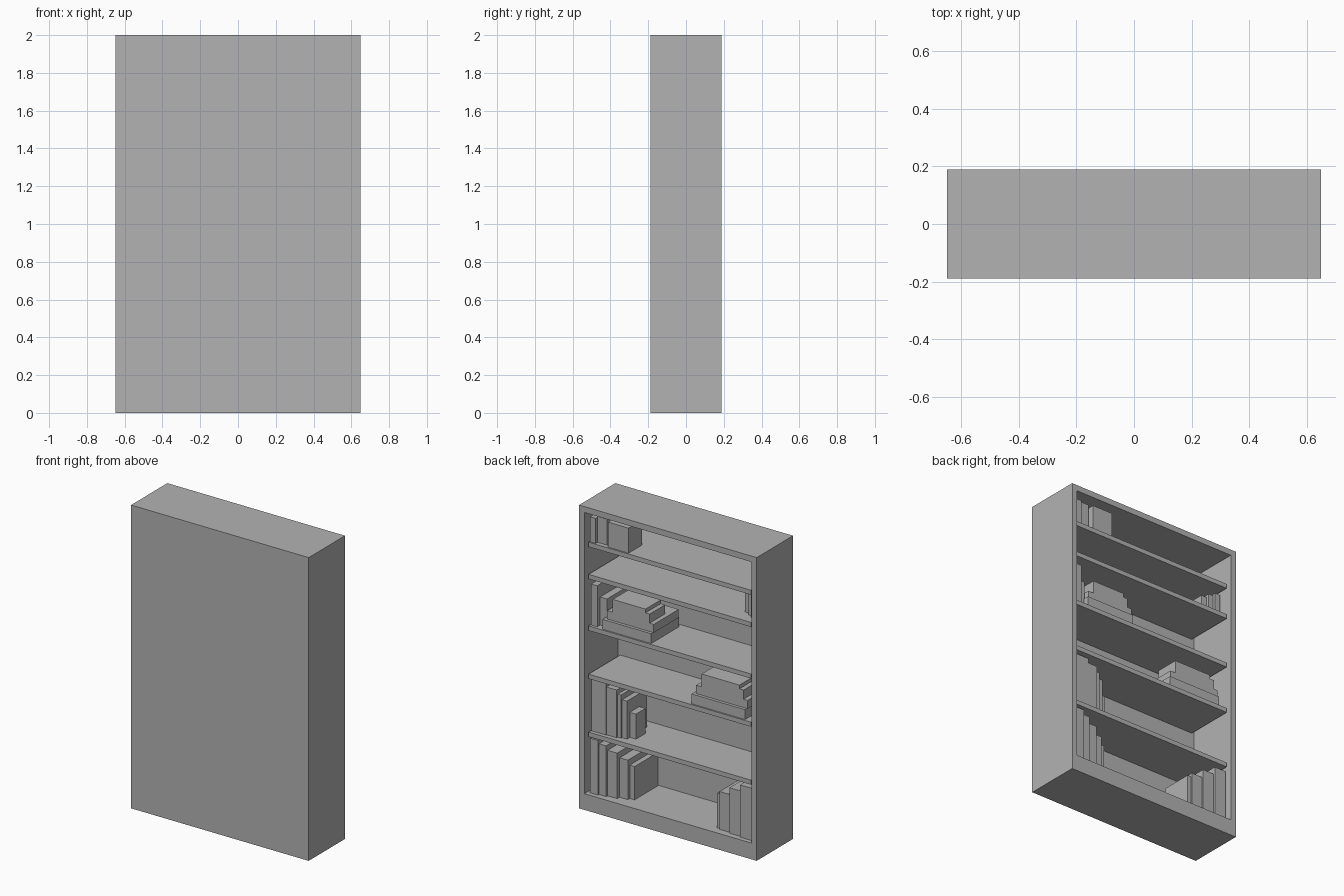
import bpy
import bmesh

cube = bpy.data.objects.get("Cube")
if cube:
    bpy.data.objects.remove(cube, do_unlink=True)

HALF_W, HALF_D, HEIGHT = 0.648, 0.189, 2.0
WALL, FLOOR, POCKET, SHELF_T = 0.055, 0.107, 0.35, 0.03

gray = bpy.data.materials.new("plain gray")
gray.use_nodes = True
gray.diffuse_color = (0.45, 0.45, 0.45, 1)
gray.node_tree.nodes["Principled BSDF"].inputs["Base Color"].default_value = (0.45, 0.45, 0.45, 1)


def finish(bm, name):
    bmesh.ops.recalc_face_normals(bm, faces=bm.faces)
    mesh = bpy.data.meshes.new(name)
    bm.to_mesh(mesh)
    bm.free()
    mesh.materials.append(gray)
    obj = bpy.data.objects.new(name, mesh)
    bpy.context.collection.objects.link(obj)
    return obj


def box_mesh(lo, hi):
    bm = bmesh.new()
    bmesh.ops.create_cube(bm, size=1)
    for v in bm.verts:
        v.co = [hi[i] if v.co[i] > 0 else lo[i] for i in range(3)]
    return bm


def block(name, start, end, near, far, base, height):
    """Box measured along the shelf from the +x side and inward from the open side."""
    lo = (HALF_W - end, HALF_D - far, base)
    hi = (HALF_W - start, HALF_D - near, base + height)
    return finish(box_mesh(lo, hi), name)


# Case: one solid, its open side inset and pushed in
bm = box_mesh((-HALF_W, -HALF_D, 0), (HALF_W, HALF_D, HEIGHT))
bm.normal_update()
opening = max(bm.faces, key=lambda f: f.calc_center_median().y)
bmesh.ops.inset_region(bm, faces=[opening], thickness=WALL)
for v in opening.verts:
    if v.co.z < HEIGHT / 2:
        v.co.z = FLOOR
pushed = bmesh.ops.extrude_face_region(bm, geom=[opening])
bmesh.ops.translate(bm, vec=(0, -POCKET, 0),
                    verts=[g for g in pushed["geom"] if isinstance(g, bmesh.types.BMVert)])
if opening.is_valid:
    bmesh.ops.delete(bm, geom=[opening], context='FACES_ONLY')
finish(bm, "bookcase_case")

# Shelves, from the floor upward
levels = [FLOOR, 0.51, 0.892, 1.21, 1.55, 1.762]
RIGHT = 2 * HALF_W - WALL
for i, top in enumerate(levels[1:], 1):
    block(f"shelf_{i}", WALL, RIGHT, 0.02, POCKET, top - SHELF_T, SHELF_T)


# Standing books: each is (end along shelf, front depth, back depth, height)
def book_row(name, level, start, books):
    for i, (end, near, far, height) in enumerate(books, 1):
        block(f"{name}_{i}", start, end, near, far, levels[level], height)
        start = end


book_row("floor_left_book", 0, 0.06, [
    (0.118, 0.03, 0.29, 0.36), (0.17, 0.04, 0.3, 0.335), (0.24, 0.055, 0.31, 0.3),
    (0.3, 0.08, 0.33, 0.26), (0.335, 0.1, 0.345, 0.22)])
book_row("floor_right_book", 0, 0.965, [
    (0.99, 0.06, 0.27, 0.23), (1.07, 0.05, 0.27, 0.25),
    (1.155, 0.04, 0.28, 0.3), (1.238, 0.03, 0.28, 0.345)])
book_row("lower_shelf_book", 1, 0.06, [
    (0.165, 0.045, 0.29, 0.342), (0.24, 0.05, 0.29, 0.315), (0.265, 0.06, 0.28, 0.285),
    (0.3, 0.07, 0.28, 0.25), (0.345, 0.1, 0.2, 0.165)])
book_row("middle_shelf_book", 3, 0.06, [
    (0.105, 0.04, 0.28, 0.27), (0.155, 0.07, 0.29, 0.185)])
book_row("upper_shelf_book", 4, 1.125, [
    (1.165, 0.12, 0.33, 0.135), (1.2, 0.1, 0.33, 0.15), (1.238, 0.08, 0.33, 0.16)])
book_row("top_shelf_book", 5, 0.06, [
    (0.1, 0.03, 0.17, 0.165), (0.17, 0.05, 0.19, 0.17)])
block("top_shelf_wide_book", 0.19, 0.34, 0.03, 0.17, levels[5], 0.165)


# Stacks of lying books, the top one with a stepped end
def book_stack(name, level, start, length):
    base = levels[level]
    end = start + length
    layers = [(0, 0, 0.03, 0.32, 0.065), (0.02, -0.005, 0.05, 0.31, 0.055),
              (0.06, 0.055, 0.05, 0.21, 0.085)]
    for i, (left, right, near, far, height) in enumerate(layers, 1):
        block(f"{name}_{i}", start + left, end - right, near, far, base, height)
        base += height
    block(f"{name}_top_step", end - 0.055, end - 0.025, 0.05, 0.21, base - 0.085, 0.06)


book_stack("left_stack_book", 3, 0.15, 0.355)
book_stack("right_stack_book", 2, 0.8, 0.39)
